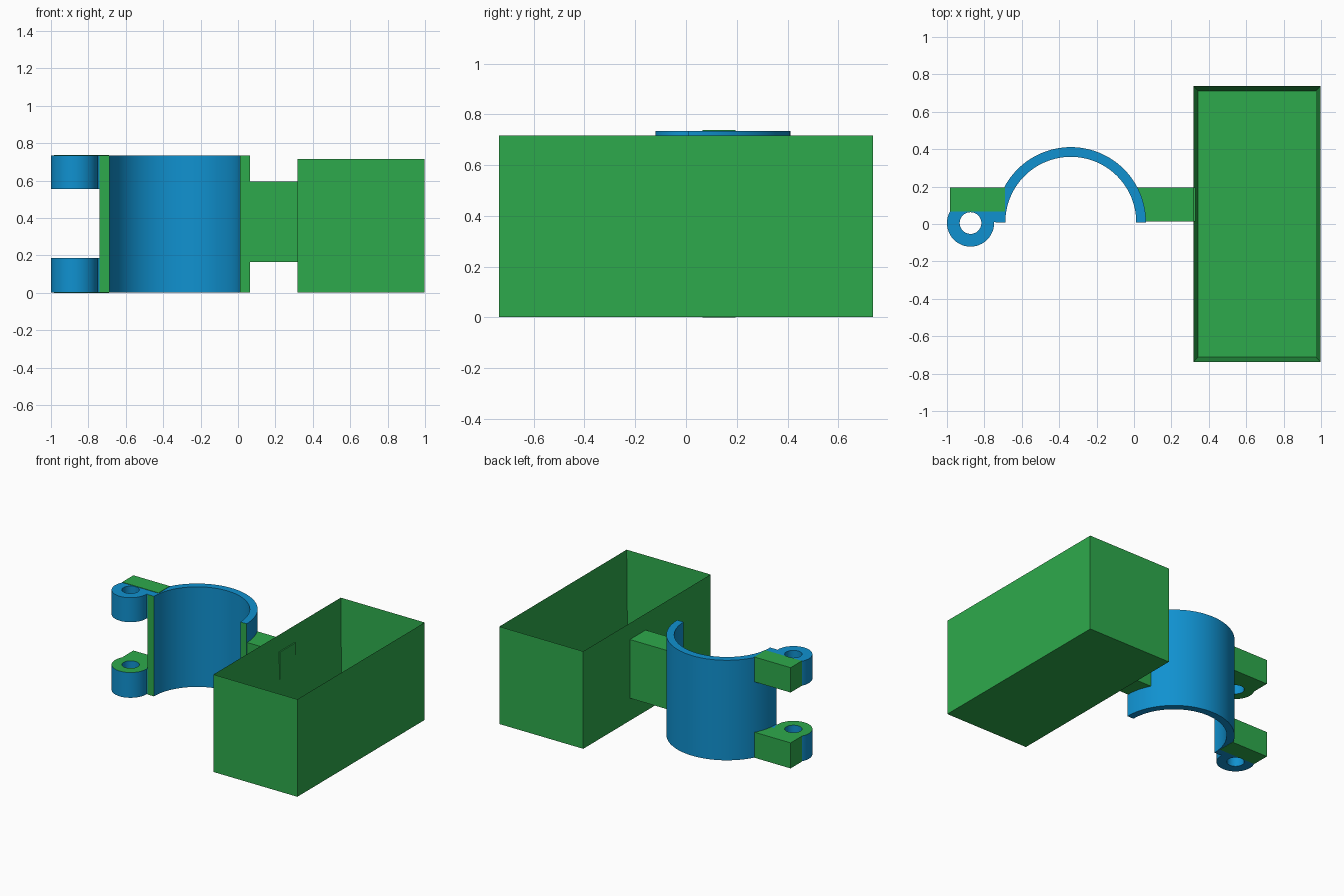
import bpy, bmesh, math

if "Cube" in bpy.data.objects:
    bpy.data.objects.remove(bpy.data.objects["Cube"])


def material(name, rgb):
    m = bpy.data.materials.new(name)
    m.diffuse_color = (*rgb, 1)
    m.use_nodes = True
    m.node_tree.nodes["Principled BSDF"].inputs["Base Color"].default_value = m.diffuse_color
    return m


GREEN = material("green", (0.027, 0.402, 0.072))
BLUE = material("blue", (0.0052, 0.285, 0.63))


def finish(bm, name, mats, rule=None):
    bmesh.ops.recalc_face_normals(bm, faces=bm.faces)
    if rule:
        for f in bm.faces:
            f.material_index = 1 if rule(f) else 0
    me = bpy.data.meshes.new(name)
    bm.to_mesh(me)
    bm.free()
    ob = bpy.data.objects.new(name, me)
    bpy.context.collection.objects.link(ob)
    for m in mats:
        me.materials.append(m)
    return ob


def box(name, lo, hi, mat):
    bm = bmesh.new()
    bmesh.ops.create_cube(bm, size=1)
    for v in bm.verts:
        v.co = [(a + b) / 2 + c * (b - a) for a, b, c in zip(lo, hi, v.co)]
    return finish(bm, name, [mat])


def ring(name, center, r_in, r_out, z0, z1, sweep, n, rule):
    """Rectangular section swept round a vertical axis."""
    bm = bmesh.new()
    full = sweep > 6.28
    loops = []
    for i in range(n if full else n + 1):
        a = sweep * i / n
        loops.append([bm.verts.new((center[0] + r * math.cos(a), center[1] + r * math.sin(a), z))
                      for r, z in ((r_in, z0), (r_out, z0), (r_out, z1), (r_in, z1))])
    for i in range(n):
        p, q = loops[i], loops[(i + 1) % len(loops)]
        for k in range(4):
            bm.faces.new((p[k], p[(k + 1) % 4], q[(k + 1) % 4], q[k]))
    if not full:
        bm.faces.new(loops[0])
        bm.faces.new(loops[-1])
    ob = finish(bm, name, [BLUE, GREEN], rule)
    smooth(ob)
    return ob


def smooth(ob):
    bpy.ops.object.select_all(action='DESELECT')
    ob.select_set(True)
    bpy.context.view_layer.objects.active = ob
    bpy.ops.object.shade_smooth_by_angle(angle=math.radians(30))


# Open tray: inset the top face of a block and push it down
bm = bmesh.new()
bmesh.ops.create_cube(bm, size=1)
for v in bm.verts:
    v.co = (0.657 + v.co.x * 0.68, v.co.y * 1.474, 0.359 + v.co.z * 0.714)
bm.normal_update()
top = max(bm.faces, key=lambda f: f.calc_center_median().z)
bmesh.ops.inset_region(bm, faces=[top], thickness=0.035)
for v in top.verts:
    v.co.z = 0.036
finish(bm, "tray", [GREEN])

# Half-round clamp with green end faces
ring("clamp_shell", (-0.338, 0.009), 0.35, 0.402, 0.002, 0.735, math.pi, 64,
     lambda f: f.normal.y < -0.9 and f.calc_center_median().y < 0.015)

# Arm joining clamp to tray, drilled front to back
arm = box("arm", (0.013, 0.014, 0.166), (0.33, 0.196, 0.596), GREEN)
arm.data.materials.append(BLUE)
bm = bmesh.new()
bmesh.ops.create_cone(bm, cap_ends=True, segments=40, radius1=0.049, radius2=0.049, depth=0.6)
for v in bm.verts:
    v.co = (0.175 + v.co.x, 0.1 + v.co.z, 0.398 + v.co.y)
drill = finish(bm, "arm_drill", [BLUE])
drill.hide_render = True
drill.hide_set(True)
cut = arm.modifiers.new("hole", 'BOOLEAN')
cut.operation = 'DIFFERENCE'
cut.solver = 'EXACT'
cut.object = drill
cut.material_mode = 'TRANSFER'

# Two hinge lugs: eye, mounting block and short web; inner faces are green
for label, z0, z1, inward in (("lower", 0.002, 0.187, 1), ("upper", 0.556, 0.735, -1)):
    ring(label + "_hinge_eye", (-0.874, 0.005), 0.058, 0.126, z0, z1, math.tau, 48,
         lambda f: f.normal.z * inward > 0.9)
    b0, b1 = (0.0, z1) if inward > 0 else (z0, 0.738)
    box(label + "_hinge_block", (-0.985, 0.066, b0), (-0.69, 0.196, b1), GREEN)
    box(label + "_hinge_web", (-0.765, 0.012, z0), (-0.715, 0.08, z1), BLUE)
